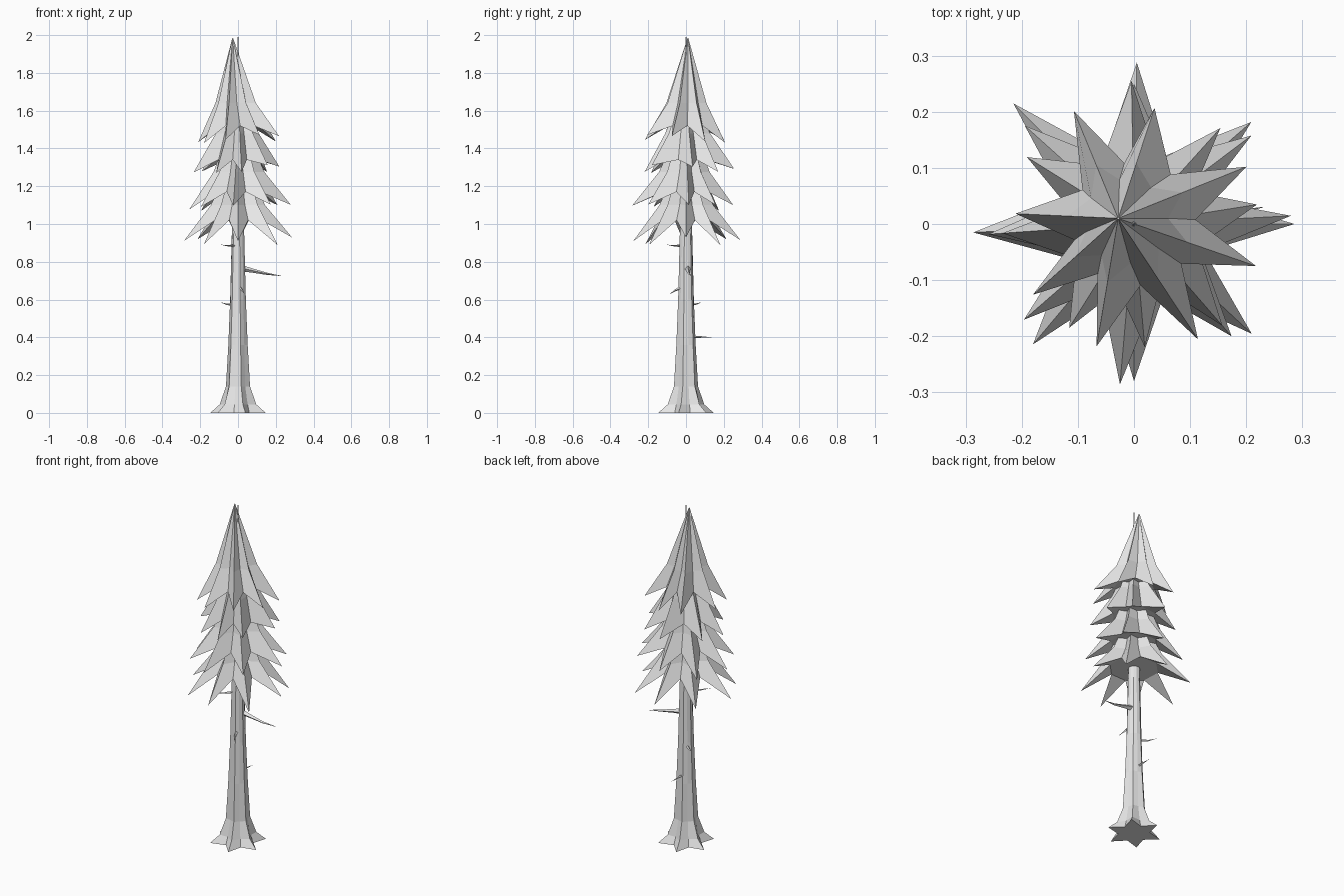
import bpy, bmesh, math, random
from mathutils import Vector

random.seed(4)
cube = bpy.data.objects.get("Cube")
if cube:
    bpy.data.objects.remove(cube, do_unlink=True)

grey = bpy.data.materials.new("light grey")
grey.use_nodes = True
colour = (0.8, 0.8, 0.8, 1)
grey.diffuse_color = colour
grey.node_tree.nodes["Principled BSDF"].inputs["Base Color"].default_value = colour


def polar(angle, radius, z, centre=(0, 0)):
    a = math.radians(angle)
    return Vector((centre[0] + radius * math.cos(a), centre[1] + radius * math.sin(a), z))


def loft(bm, rings):
    """Skin a list of equal rings of points and return the vertex rings."""
    rows = [[bm.verts.new(p) for p in ring] for ring in rings]
    for low, high in zip(rows, rows[1:]):
        n = len(low)
        for i in range(n):
            j = (i + 1) % n
            bm.faces.new((low[i], low[j], high[j], high[i]))
    return rows


def finish(bm, name):
    bmesh.ops.recalc_face_normals(bm, faces=bm.faces)
    mesh = bpy.data.meshes.new(name)
    bm.to_mesh(mesh)
    bm.free()
    mesh.materials.append(grey)
    obj = bpy.data.objects.new(name, mesh)
    bpy.context.collection.objects.link(obj)
    return obj


# Trunk: fluted rings that flare into six roots and taper to a thin spike
def trunk():
    profile = [(0, .085, .152), (.045, .072, .1), (.14, .054, .066), (.36, .047, .053),
               (.6, .04, .043), (.95, .033, .034), (1.5, .018, .018), (2, .001, .001)]
    rings = []
    for z, groove, ridge in profile:
        rings.append([polar(30 * i - 15, groove if i % 2 else ridge, z) for i in range(12)])
    bm = bmesh.new()
    rows = loft(bm, rings)
    bm.faces.new(rows[0])
    bm.faces.new(rows[-1])
    finish(bm, "trunk")


# Foliage tier: star-shaped skirt with kinked ridges and a flat underside
def tier(name, angles, reaches, tip_z, valley_z, valley_r, top_z, top_r, centre=(0, 0)):
    top, kink, hem = [], [], []
    kink_z = tip_z + .19
    for i, (angle, reach) in enumerate(zip(angles, reaches)):
        following = angles[(i + 1) % len(angles)]
        middle = angle + ((following - angle) % 360) / 2
        mid_centre = (centre[0] / 2, centre[1] / 2)
        top += [polar(angle, top_r, top_z, centre), polar(middle, top_r * .7, top_z, centre)]
        kink += [polar(angle, reach * .5, kink_z, mid_centre),
                 polar(middle, valley_r * .68, kink_z, mid_centre)]
        hem += [polar(angle, reach, tip_z + random.uniform(-.025, .025)),
                polar(middle, valley_r, valley_z)]
    bm = bmesh.new()
    rows = loft(bm, [hem, kink, top])
    edge = rows[0]
    for i in range(0, len(edge), 2):
        bm.faces.new((edge[i - 1], edge[i], edge[i + 1]))
    bm.faces.new(edge[1::2])
    bm.faces.new(rows[-1])
    finish(bm, name)


# Dead branch: a tapered four-sided curved twig
def branch(name, points, radius):
    points = [Vector(p) for p in points]
    axis = (points[-1] - points[0]).normalized()
    side = axis.cross(Vector((0, 0, 1))).normalized()
    up = side.cross(axis)
    rings = []
    for k, p in enumerate(points):
        r = radius * (1 - k / (len(points) - .9))
        rings.append([p + side * r, p + up * r, p - side * r, p - up * r])
    bm = bmesh.new()
    rows = loft(bm, rings)
    bm.faces.new(rows[0])
    bm.faces.new(rows[-1])
    finish(bm, name)


trunk()

tier("foliage_top", [27, 80, 118, 175, 215, 253, 299, 341],
     [.225, .21, .228, .212, .22, .228, .235, .23],
     1.45, 1.52, .11, 1.985, .002, centre=(-.028, .01))
tier("foliage_upper", [9, 48, 91, 148, 184, 238, 275, 311],
     [.222, .23, .255, .225, .235, .218, .22, .24],
     1.29, 1.34, .12, 1.63, .055)
tier("foliage_middle", [3, 37, 90, 138, 184, 221, 265, 311],
     [.28, .262, .25, .262, .26, .26, .287, .265],
     1.085, 1.17, .13, 1.46, .06)
tier("foliage_lower", [0, 41, 89, 135, 183, 230, 270, 317],
     [.286, .277, .288, .304, .287, .28, .28, .287],
     .91, 1.02, .135, 1.28, .065)

branch("long_branch", [(.02, .01, .765), (.07, .01, .755), (.15, .015, .737), (.23, .03, .725)], .017)
branch("upper_twig", [(-.01, -.01, .885), (-.05, -.06, .885), (-.09, -.1, .89)], .008)
branch("front_twig", [(.01, -.02, .665), (.02, -.055, .65), (.035, -.085, .63)], .01)
branch("back_left_twig", [(-.02, .02, .575), (-.06, .05, .575), (-.09, .08, .585)], .008)
branch("back_twig", [(0, .03, .402), (0, .08, .402), (.005, .135, .4)], .008)
